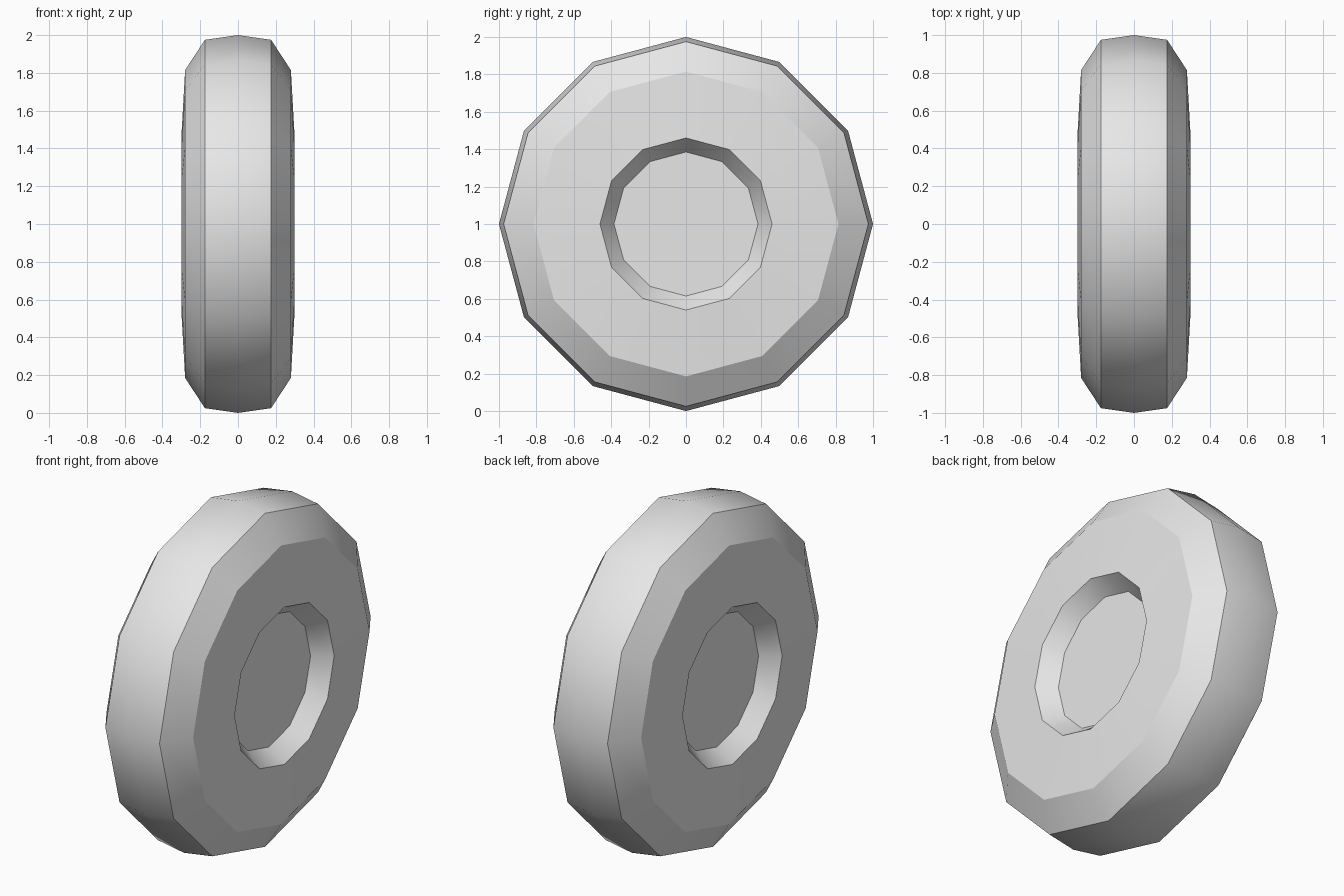
import bpy, bmesh
from math import sin, cos, pi, radians

cube = bpy.data.objects.get("Cube")
if cube:
    bpy.data.objects.remove(cube)

SIDES = 12
# Half section of the wheel as (x, radius), from the hub out to the tread centre
HALF = [(0.20, 0.385), (0.30, 0.46), (0.28, 0.815), (0.175, 0.975)]
SHOULDER = 0.28
PROFILE = HALF + [(0.0, 1.0)] + [(-x, r) for x, r in reversed(HALF)]

# Plain grey material
grey = bpy.data.materials.new("plain_grey")
grey.use_nodes = True
grey.diffuse_color = (0.8, 0.8, 0.8, 1)
grey.node_tree.nodes["Principled BSDF"].inputs["Base Color"].default_value = (0.8, 0.8, 0.8, 1)


def ring(bm, x, r):
    angles = [2 * pi * i / SIDES for i in range(SIDES)]
    return [bm.verts.new((x, r * sin(a), 1 + r * cos(a))) for a in angles]


# Wheel: rings bridged along the profile, with recessed hub discs as caps
bm = bmesh.new()
rings = [ring(bm, x, r) for x, r in PROFILE]
for a, b in zip(rings, rings[1:]):
    for i in range(SIDES):
        j = (i + 1) % SIDES
        bm.faces.new((a[i], a[j], b[j], b[i]))
bm.faces.new(rings[0])
bm.faces.new(rings[-1])
bmesh.ops.recalc_face_normals(bm, faces=bm.faces)

mesh = bpy.data.meshes.new("wheel")
bm.to_mesh(mesh)
bm.free()
mesh.materials.append(grey)
wheel = bpy.data.objects.new("wheel", mesh)
bpy.context.collection.objects.link(wheel)

# Smooth around the tread, crisp at the creases
bpy.ops.object.select_all(action='DESELECT')
wheel.select_set(True)
bpy.context.view_layer.objects.active = wheel
bpy.ops.object.shade_smooth_by_angle(angle=radians(35))

# Crisp edge where the sidewall meets the shoulder
for edge in mesh.edges:
    if all(abs(abs(mesh.vertices[v].co.x) - SHOULDER) < 0.001 for v in edge.vertices):
        edge.use_edge_sharp = True
